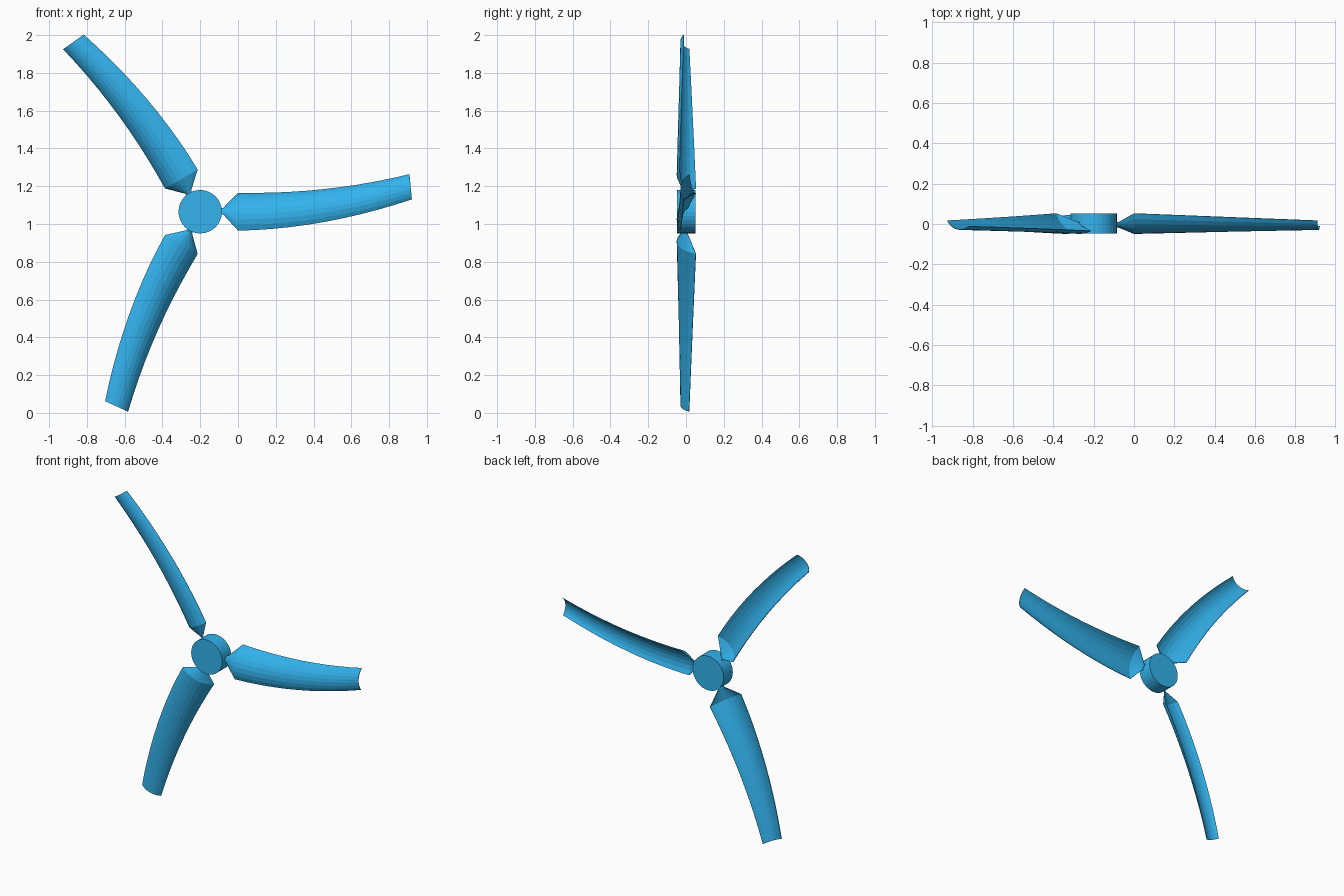
import bpy, bmesh
from math import sin, cos, asin, atan2, hypot, pi
from mathutils import Matrix, Vector

if "Cube" in bpy.data.objects:
    bpy.data.objects.remove(bpy.data.objects["Cube"])

HUB = Vector((-0.2, 0.0, 1.065))
ARC = 8       # strips across a blade
STEPS = 10    # strips along a blade

blue = bpy.data.materials.new("blue_paint")
blue.diffuse_color = (0.033, 0.45, 0.85, 1)
blue.use_nodes = True
blue.node_tree.nodes["Principled BSDF"].inputs["Base Color"].default_value = blue.diffuse_color


def make_object(name, bm):
    mesh = bpy.data.meshes.new(name)
    bm.to_mesh(mesh)
    bm.free()
    mesh.materials.append(blue)
    obj = bpy.data.objects.new(name, mesh)
    bpy.context.collection.objects.link(obj)
    return obj


def section(r, mid, width, y_low, y_high, bulge, shear):
    """Circular arc across the blade, bulging to the front (-y)."""
    dy = y_high - y_low
    chord = hypot(width, dy)
    radius = (chord * chord / 4 + bulge * bulge) / (2 * bulge)
    half, tilt = asin(chord / 2 / radius), atan2(dy, width)
    pts = []
    for i in range(ARC + 1):
        a = half * (2 * i / ARC - 1)
        u, v = radius * sin(a), radius * (cos(half) - cos(a))
        dz = u * cos(tilt) - v * sin(tilt)
        y = (y_low + y_high) / 2 + u * sin(tilt) + v * cos(tilt)
        pts.append(Vector((r - shear * dz, y, mid + dz)))
    return pts


def lerp(a, b, t):
    return a + (b - a) * t


# Hub: short cylinder along y
bm = bmesh.new()
bmesh.ops.create_cone(bm, cap_ends=True, segments=32, radius1=0.115,
                      radius2=0.115, depth=0.098)
bm.transform(Matrix.Translation(HUB + Vector((0, 0.002, 0))) @ Matrix.Rotation(pi / 2, 4, 'X'))
make_object("hub", bm)

# Blades: narrow neck, then a swept and tapered curved sheet
for k in range(3):
    rings = [section(0.105, 0.003, 0.03, -0.018, 0.008, 0.005, 0),
             section(0.122, 0.003, 0.036, -0.018, 0.008, 0.006, 0)]
    for j in range(STEPS + 1):
        t = j / STEPS
        rings.append(section(lerp(0.2, 1.114, t), 0.132 * t * t,
                             lerp(0.2, 0.133, t ** 1.3), lerp(-0.035, -0.012, t),
                             lerp(0.052, 0.016, t), lerp(0.05, 0.03, t), 0.1 * t))
    bm = bmesh.new()
    grid = [[bm.verts.new(p) for p in ring] for ring in rings]
    for a, b in zip(grid, grid[1:]):
        for i in range(ARC):
            bm.faces.new((a[i], b[i], b[i + 1], a[i + 1]))
    bm.transform(Matrix.Translation(HUB) @ Matrix.Rotation(-k * 2 * pi / 3, 4, 'Y'))
    blade = make_object(f"blade_{k + 1}", bm)
    thin = blade.modifiers.new("sheet_thickness", 'SOLIDIFY')
    thin.thickness = 0.003
    thin.offset = -1
